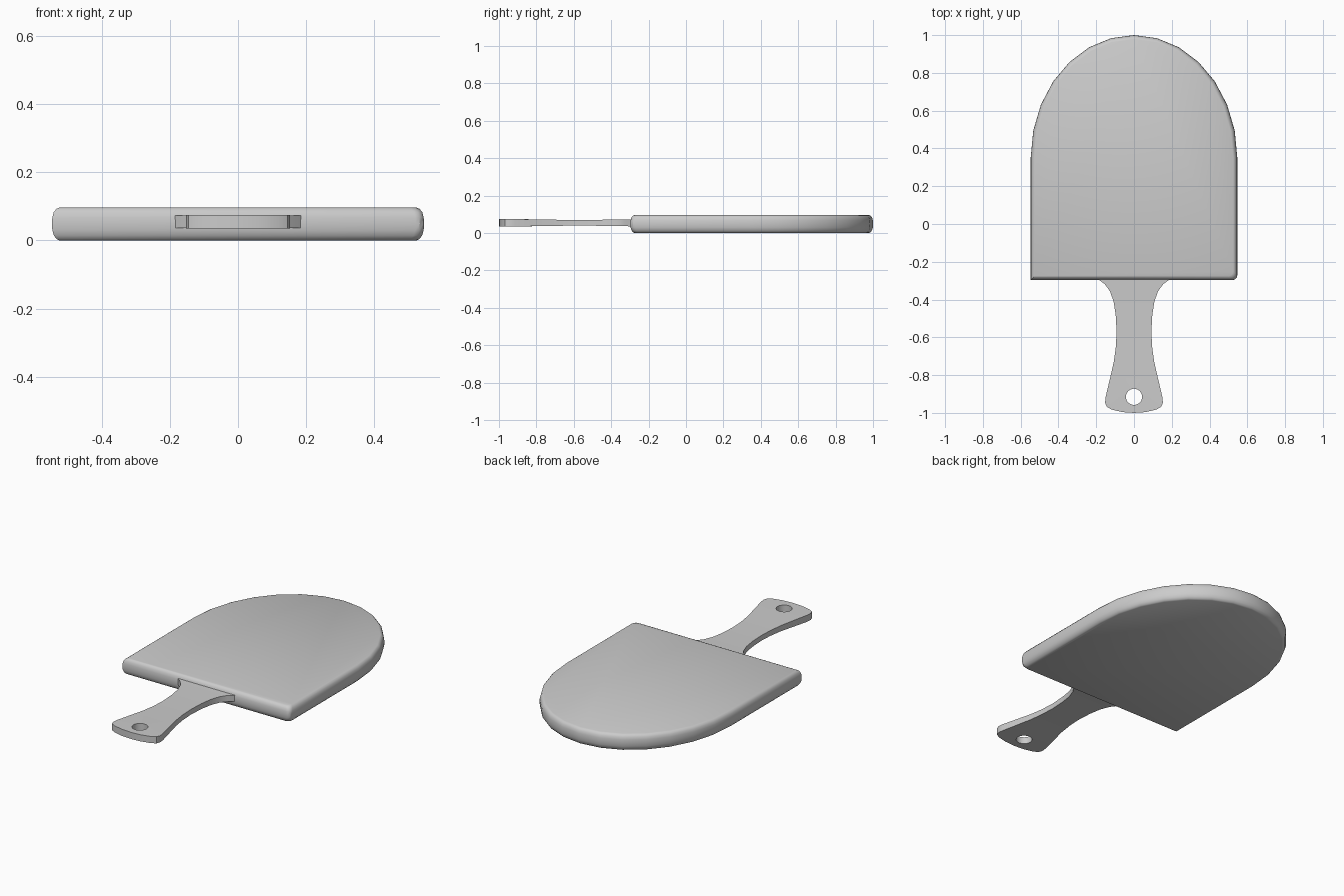
import bpy, bmesh
from math import sin, cos, pi

if "Cube" in bpy.data.objects:
    bpy.data.objects.remove(bpy.data.objects["Cube"])


def finish(name, bm, angle):
    bmesh.ops.recalc_face_normals(bm, faces=bm.faces)
    mesh = bpy.data.meshes.new(name)
    bm.to_mesh(mesh)
    bm.free()
    ob = bpy.data.objects.new(name, mesh)
    bpy.context.collection.objects.link(ob)
    bpy.ops.object.select_all(action='DESELECT')
    ob.select_set(True)
    bpy.context.view_layer.objects.active = ob
    bpy.ops.object.shade_smooth_by_angle(angle=angle)
    return ob


# Blade: arched outline stacked in inset rings for the rounded rim
def blade_outline(inset):
    a, b, front = 0.547 - inset, 0.65 - inset, -0.297 + inset
    pts = [(a * cos(pi * i / 14), 0.35 + b * sin(pi * i / 14)) for i in range(15)]
    pts.append((-a, front))
    r = 0.025  # softened right front corner
    for i in range(4):
        t = -pi / 2 + pi / 2 * i / 3
        pts.append((a - r + r * cos(t), front + r + r * sin(t)))
    return pts


bm = bmesh.new()
profile = [(0, 0.022), (0.004, 0.014), (0.014, 0.006), (0.03, 0.001), (0.05, 0),
           (0.068, 0.001), (0.083, 0.005), (0.093, 0.013), (0.097, 0.022)]
rings = [[bm.verts.new((x, y, z)) for x, y in blade_outline(inset)] for z, inset in profile]
n = len(rings[0])
for lo, hi in zip(rings, rings[1:]):
    for i in range(n):
        j = (i + 1) % n
        bm.faces.new((lo[i], lo[j], hi[j], hi[i]))
bm.faces.new(rings[0])
bm.faces.new(rings[-1])
finish("blade", bm, 0.5)

# Handle: mirrored waisted outline with a round hanging hole
half = [(0.195, -0.28), (0.185, -0.296), (0.155, -0.318), (0.128, -0.355), (0.108, -0.41),
        (0.097, -0.48), (0.092, -0.57), (0.096, -0.65), (0.107, -0.73), (0.13, -0.83),
        (0.15, -0.915), (0.153, -0.945), (0.145, -0.967), (0.12, -0.982), (0.06, -0.996)]
outline = half + [(0, -1.0)] + [(-x, y) for x, y in reversed(half)]
hole = [(0.043 * cos(2 * pi * i / 24), -0.915 + 0.043 * sin(2 * pi * i / 24)) for i in range(24)]

bm = bmesh.new()
edges = []
for loop in (outline, hole):
    vs = [bm.verts.new((x, y, -1)) for x, y in loop]
    edges += [bm.edges.new((vs[i], vs[(i + 1) % len(vs)])) for i in range(len(vs))]
bmesh.ops.triangle_fill(bm, use_beauty=True, use_dissolve=False, edges=edges)
ext = bmesh.ops.extrude_face_region(bm, geom=bm.faces[:])
for v in ext["geom"]:
    if isinstance(v, bmesh.types.BMVert):
        v.co.z = 1
# Slightly thinner around the waist
for v in bm.verts:
    waist = max(0.0, 1 - ((v.co.y + 0.57) / 0.3) ** 2)
    v.co.z = 0.055 + v.co.z * (0.0195 - 0.004 * waist)
finish("handle", bm, 0.6)
